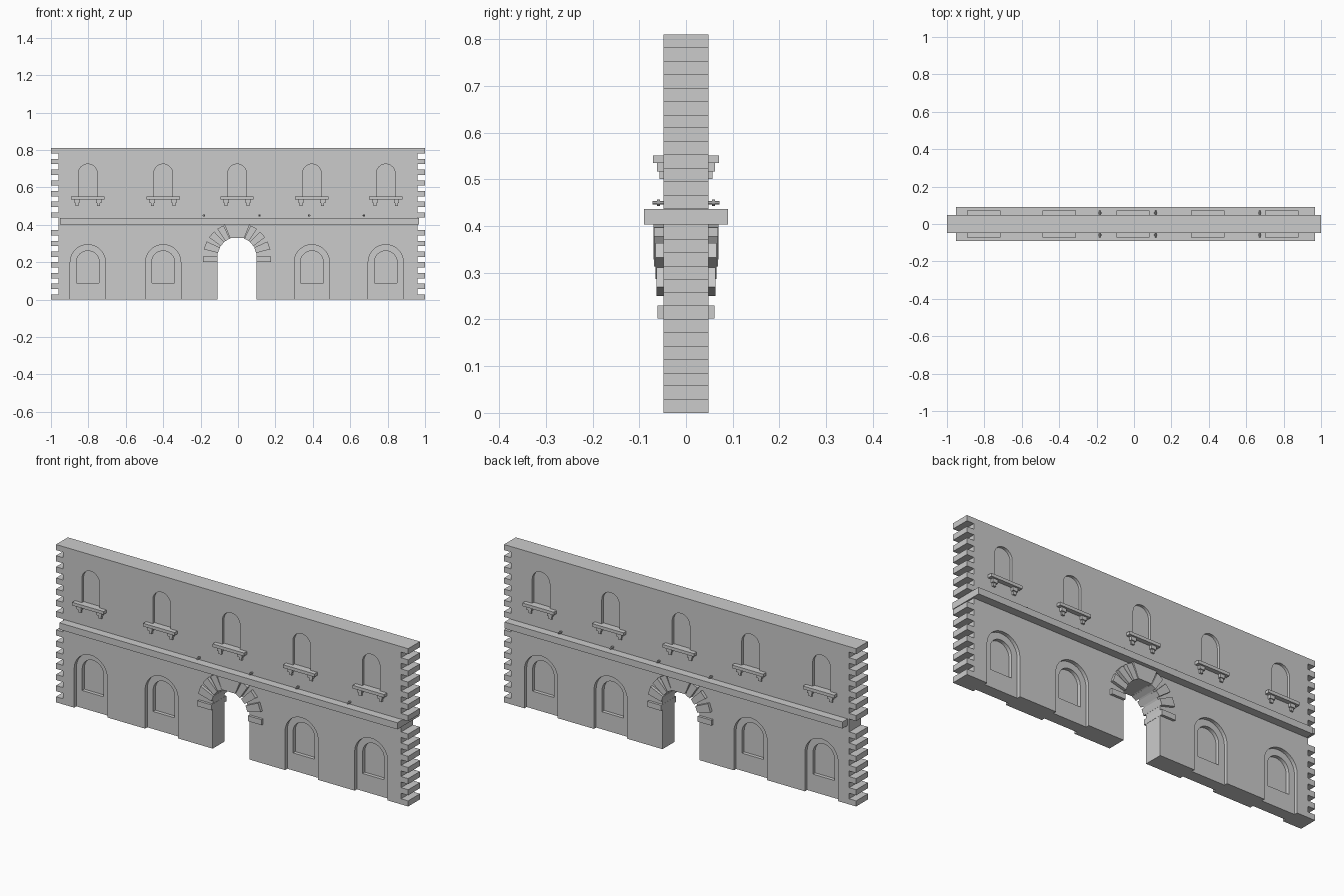
import bpy, bmesh, math

if "Cube" in bpy.data.objects:
    bpy.data.objects.remove(bpy.data.objects["Cube"])

HALF = 0.048                      # half wall thickness
LOWER_X = (-0.803, -0.4, 0.395, 0.79)
UPPER_X = (-0.803, -0.4, -0.005, 0.395, 0.79)
DOOR_X, DOOR_R, SPRING = -0.005, 0.105, 0.23


def prisms(name, parts):
    """Extrude several xz outlines along y into one object: (points, y0, y1)."""
    bm = bmesh.new()
    for pts, y0, y1 in parts:
        face = bm.faces.new([bm.verts.new((x, y0, z)) for x, z in pts])
        ret = bmesh.ops.extrude_face_region(bm, geom=[face])
        verts = [g for g in ret["geom"] if isinstance(g, bmesh.types.BMVert)]
        bmesh.ops.translate(bm, vec=(0, y1 - y0, 0), verts=verts)
    bmesh.ops.recalc_face_normals(bm, faces=bm.faces)
    mesh = bpy.data.meshes.new(name)
    bm.to_mesh(mesh)
    bm.free()
    ob = bpy.data.objects.new(name, mesh)
    bpy.context.collection.objects.link(ob)
    return ob


def rect(x0, x1, z0, z1):
    return [(x0, z0), (x1, z0), (x1, z1), (x0, z1)]


def arch(cx, r, z0, spring, n=20):
    """Round-topped outline, from bottom left over the top to bottom right."""
    curve = [(cx - r * math.cos(math.pi * i / n), spring + r * math.sin(math.pi * i / n))
             for i in range(n + 1)]
    return [(cx - r, z0)] + curve + [(cx + r, z0)]


def both_sides(outline, depth):
    return [(outline, -0.2, -HALF + depth), (outline, HALF - depth, 0.2)]


# Wall outline: doorway and toothed ends
step = 0.0286
notches = [(step * (2 * i + 1), step * (2 * i + 2)) for i in range(6)]
notches.append((step * 13, 0.81 - step * 13))
notches += [(0.81 - step * k, 0.81 - step * (k - 1)) for k in range(12, 0, -2)]
right = [(1.0, 0.0)]
for a, b in notches:
    right += [(1.0, a), (0.96, a), (0.96, b), (1.0, b)]
right.append((1.0, 0.81))
left = [(-x, z) for x, z in reversed(right)]
wall = prisms("wall", [(right + left + arch(DOOR_X, DOOR_R, 0, SPRING), -HALF, HALF)])

# Recessed arched panels, then deeper niches inside the lower ones
panels, niches = [], []
for x in LOWER_X:
    panels += both_sides(arch(x, 0.094, -0.05, 0.2), 0.018)
    niches += both_sides(arch(x, 0.061, 0.09, 0.2), 0.036)
for x in UPPER_X:
    panels += both_sides(arch(x, 0.05, 0.545, 0.675), 0.014)
bpy.context.view_layer.objects.active = wall
for parts in (panels, niches):
    cutter = prisms("recess_cutter", parts)
    cutter.hide_render = True
    mod = wall.modifiers.new("recess", "BOOLEAN")
    mod.operation = "DIFFERENCE"
    mod.solver = "EXACT"
    mod.object = cutter
    bpy.ops.object.modifier_apply(modifier=mod.name)
    bpy.data.objects.remove(cutter)

# String course between the storeys
prisms("string_course", [(rect(-0.952, 0.968, 0.403, 0.437), -0.09, 0.09)])

# Window sills with stepped brackets, on both faces
sills, brackets = [], []
for x in UPPER_X:
    for s in (-1, 1):
        inner = s * (HALF - 0.02)
        sills.append((rect(x - 0.089, x + 0.089, 0.535, 0.551), inner, s * 0.071))
        for dx in (-0.058, 0.058):
            c = x + dx
            brackets.append((rect(c - 0.014, c + 0.014, 0.517, 0.535), inner, s * 0.062))
            brackets.append((rect(c - 0.008, c + 0.008, 0.501, 0.517), inner, s * 0.057))
prisms("window_sills", sills)
prisms("sill_brackets", brackets)

# Door arch: keystone, radial stones and springer blocks
def radial(a0, a1, r0, r1):
    return [(DOOR_X + r * math.cos(math.radians(a)), SPRING + r * math.sin(math.radians(a)))
            for r, a in ((r0, a0), (r1, a0 + 1.5), (r1, a1 - 1.5), (r0, a1))]


stones = []
for a0, a1, y in ((11, 28, 0.063), (33, 49, 0.065), (53, 68, 0.068)):
    for p, q in ((a0, a1), (180 - a1, 180 - a0)):
        stones.append((radial(p, q, 0.104, 0.182), -y, y))
for s in (-1, 1):
    a, b = sorted((DOOR_X + s * 0.104, DOOR_X + s * 0.182))
    stones.append((rect(a, b, 0.202, 0.23), -0.061, 0.061))
prisms("arch_stones", stones)
key = [(DOOR_X - 0.038, 0.329), (DOOR_X + 0.038, 0.329),
       (DOOR_X + 0.068, 0.403), (DOOR_X - 0.068, 0.403)]
prisms("keystone", [(key, -0.07, 0.07)])

# Small pegs above the string course
def disc(cx, cz, r, n=10):
    return [(cx + r * math.cos(2 * math.pi * i / n), cz + r * math.sin(2 * math.pi * i / n))
            for i in range(n)]


pegs = []
for x in (-0.182, 0.115, 0.38, 0.673):
    for s in (-1, 1):
        pegs.append((disc(x, 0.45, 0.004), s * 0.04, s * 0.072))
        pegs.append((disc(x, 0.45, 0.007), s * 0.056, s * 0.062))
prisms("wall_pegs", pegs)
